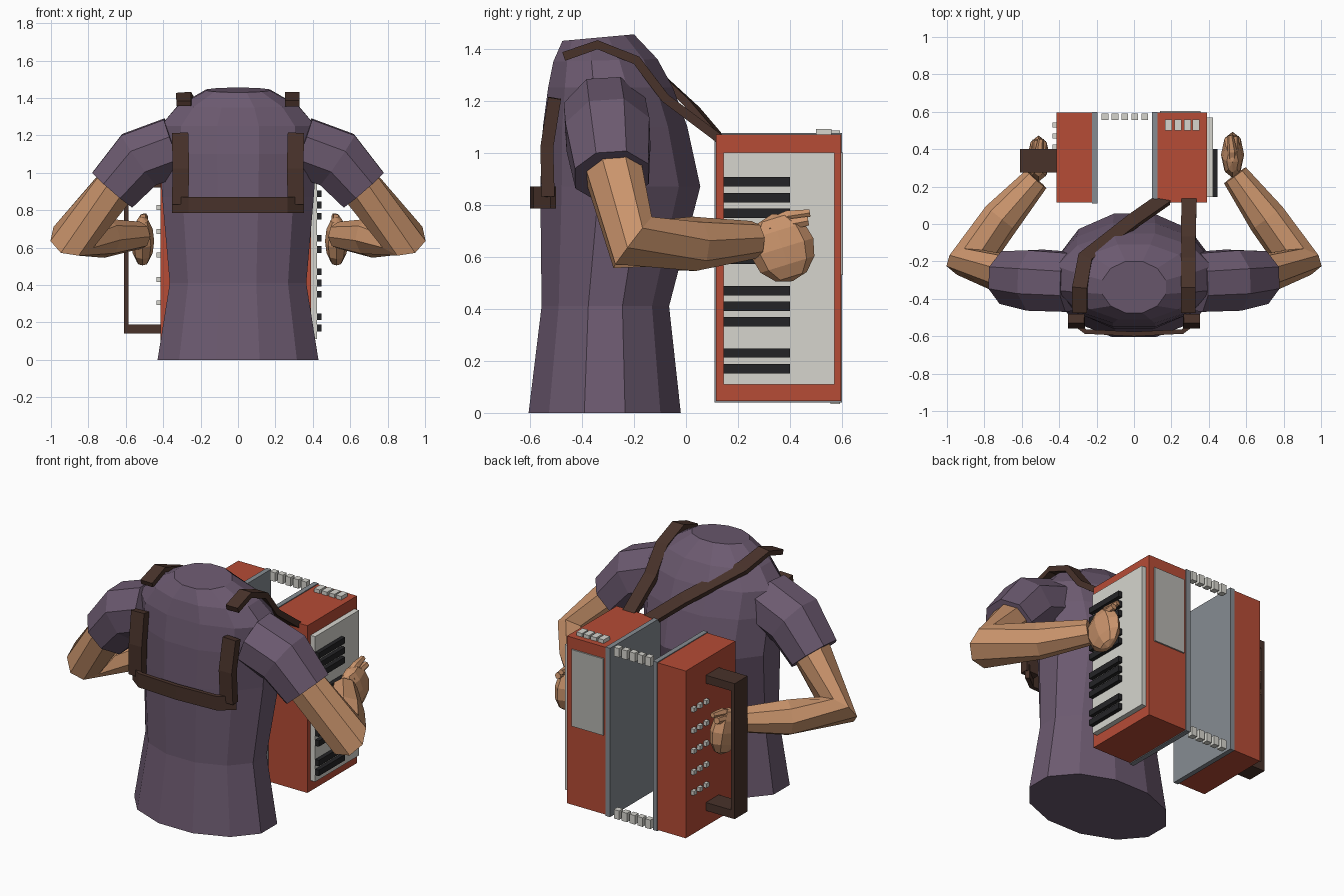
import bpy, bmesh, math
from mathutils import Vector, Matrix

if "Cube" in bpy.data.objects:
    bpy.data.objects.remove(bpy.data.objects["Cube"])


def material(name, r, g, b):
    def lin(c):
        c /= 255
        return c / 12.92 if c <= 0.04045 else ((c + 0.055) / 1.055) ** 2.4
    m = bpy.data.materials.new(name)
    m.diffuse_color = (lin(r), lin(g), lin(b), 1)
    m.use_nodes = True
    m.node_tree.nodes["Principled BSDF"].inputs["Base Color"].default_value = m.diffuse_color
    return m


SHIRT = material("purple cloth", 108, 90, 112)
SKIN = material("skin", 202, 148, 108)
RED = material("red lacquer", 182, 76, 54)
IVORY = material("ivory", 214, 213, 206)
SILVER = material("silver", 182, 181, 176)
STEEL = material("steel grey", 134, 140, 146)
LEATHER = material("brown leather", 72, 50, 42)
BLACK = material("black", 36, 36, 38)


def finish(name, bm, mat):
    bmesh.ops.recalc_face_normals(bm, faces=bm.faces[:])
    mesh = bpy.data.meshes.new(name)
    bm.to_mesh(mesh)
    bm.free()
    mesh.materials.append(mat)
    ob = bpy.data.objects.new(name, mesh)
    bpy.context.collection.objects.link(ob)
    return ob


def boxes(name, mat, spans):
    """Axis-aligned boxes, each given as (x0, x1, y0, y1, z0, z1)."""
    bm = bmesh.new()
    for x0, x1, y0, y1, z0, z1 in spans:
        mid = Vector((x0 + x1, y0 + y1, z0 + z1)) / 2
        bmesh.ops.create_cube(bm, size=1, matrix=Matrix.Translation(mid)
                              @ Matrix.Diagonal((x1 - x0, y1 - y0, z1 - z0, 1)))
    return finish(name, bm, mat)


def loft(name, mat, rings):
    """Skin a list of point rings and cap both ends."""
    bm = bmesh.new()
    rings = [[bm.verts.new(p) for p in ring] for ring in rings]
    n = len(rings[0])
    for a, b in zip(rings, rings[1:]):
        for i in range(n):
            j = (i + 1) % n
            bm.faces.new((a[i], a[j], b[j], b[i]))
    bm.faces.new(rings[0])
    bm.faces.new(rings[-1])
    return finish(name, bm, mat)


def tangents(pts):
    dirs = [(b - a).normalized() for a, b in zip(pts, pts[1:])]
    return [dirs[0]] + [(a + b).normalized() for a, b in zip(dirs, dirs[1:])] + [dirs[-1]]


def tube(name, mat, pts, radii, sides=8):
    pts = [Vector(p) for p in pts]
    u, rings = Vector((0, 1, 0.05)), []
    for p, t, r in zip(pts, tangents(pts), radii):
        u = (u - t * u.dot(t)).normalized()
        v = t.cross(u)
        angs = [2 * math.pi * (i + 0.5) / sides for i in range(sides)]
        rings.append([p + (u * math.cos(a) + v * math.sin(a)) * r for a in angs])
    return loft(name, mat, rings)


def strap(name, pts, normal, width, thick):
    """Flat leather band along a path."""
    pts, n0, rings = [Vector(p) for p in pts], Vector(normal), []
    for p, t in zip(pts, tangents(pts)):
        side = t.cross(n0).normalized()
        n = side.cross(t)
        rings.append([p + side * (a * width / 2) + n * (b * thick / 2)
                      for a, b in ((-1, -1), (1, -1), (1, 1), (-1, 1))])
    return loft(name, LEATHER, rings)


# Shirt body: 12-sided sections (height, half width, back y, chest y, chest lift)
sections = [(0, .43, -.605, -.02, 0), (.41, .365, -.555, -.065, 0),
            (.87, .405, -.56, .055, 0), (1.1, .42, -.55, .005, 0),
            (1.25, .415, -.53, -.05, 0), (1.35, .325, -.51, -.11, .01),
            (1.43, .17, -.475, -.2, .025)]
body = []
for z, hw, y0, y1, lift in sections:
    ring = []
    for i in range(12):
        a = math.radians(15 + 30 * i)
        c, s = math.cos(a) / math.cos(math.radians(15)), math.sin(a) / math.cos(math.radians(15))
        ring.append((hw * c, (y0 + y1) / 2 + (y1 - y0) / 2 * s, z + lift * (s + 1) / 2))
    body.append(ring)
loft("shirt_body", SHIRT, body)

# Arms: sleeves, bent arms, hands, thumbs and fingers
for s, side in ((1, "right"), (-1, "left")):
    dx, dy = (0, 0) if s > 0 else (-.017, -.02)

    def at(x, y, z):
        return (s * x, y, z)
    tube(side + "_sleeve", SHIRT, [at(.34, -.31, 1.14), at(.53, -.30, 1.07), at(.67, -.285, .91)],
         (.17, .175, .153))
    tube(side + "_arm", SKIN,
         [at(.63, -.285, .955), at(.88, -.205, .655), at(.71, .03, .65), at(.54 + dx, .26 + dy, .665)],
         (.118, .126, .105, .073))
    bm = bmesh.new()
    bmesh.ops.create_uvsphere(bm, u_segments=8, v_segments=6, radius=1,
                              matrix=Matrix.Translation(at(.527 + dx, .37 + dy, .635))
                              @ Matrix.Rotation(.3, 4, 'X') @ Matrix.Diagonal((.062, .125, .135, 1)))
    finish(side + "_hand", bm, SKIN)
    tube(side + "_thumb", SKIN, [at(.525 + dx, .3 + dy, .71), at(.525 + dx, .39 + dy, .755),
                                 at(.515 + dx, .475 + dy, .768)], (.03, .026, .016), 6)
    tube(side + "_finger", SKIN, [at(.54 + dx, .32 + dy, .71), at(.54 + dx, .47 + dy, .738)],
         (.03, .02), 6)

# Back harness
strap("back_band", [(-.345, -.51, .828), (-.26, -.575, .828), (0, -.588, .828),
                    (.26, -.575, .828), (.345, -.51, .828)], (0, -1, 0), .085, .025)
for s, side in ((1, "right"), (-1, "left")):
    strap(side + "_back_strap", [(s * .31, -.505, 1.21), (s * .305, -.535, 1.02),
                                 (s * .31, -.53, .83)], (0, -1, 0), .088, .05)

# Shoulder straps running forward to the keyboard case
strap("right_shoulder_strap", [(.29, -.47, 1.37), (.29, -.34, 1.415), (.29, -.19, 1.355),
                               (.29, -.08, 1.21), (.295, .14, 1.045)], (0, .6, .8), .08, .035)
strap("left_shoulder_strap", [(-.29, -.47, 1.37), (-.29, -.34, 1.415), (-.26, -.18, 1.365),
                              (.0, .02, 1.18), (.165, .135, 1.045)], (0, .6, .8), .08, .03)

# Accordion cases and their inner frames
boxes("keyboard_case", RED, [(.125, .39, .115, .595, .045, 1.07)])
boxes("bass_case", RED, [(-.415, -.225, .115, .595, .045, 1.07)])
boxes("inner_frames", STEEL, [(x, x + .03, .11, .6, .04, 1.075) for x in (.095, -.225)])

# Bellows corner studs
boxes("bellows_studs", IVORY, [(x - .018, x + .018, .555, .592, z, z + .055)
                               for x in [-.155 + .053 * i for i in range(5)]
                               for z in (.035, 1.03)])

# Keyboard
boxes("keyboard", IVORY, [(.39, .422, .145, .57, .11, 1.0)])
boxes("black_keys", BLACK, [(.422, .447, .145, .40, z - .018, z + .018) for z in
                            (.888, .827, .767, .65, .59, .47, .41, .35, .23, .17)])

# Register switches and grille
boxes("register_switches", IVORY, [(x - .019, x + .019, .5, .56, 1.07, 1.092)
                                   for x in (.185, .235, .285, .332)])
boxes("grille", SILVER, [(.14, .355, .595, .604, .53, 1.0)])

# Bass buttons and hand strap
boxes("bass_buttons", IVORY, [(-.435, -.415, y - .014, y + .014, z - .013, z + .013)
                              for y in (.53, .47, .41) for z in (.815, .685, .56, .43, .305)])
boxes("hand_strap", LEATHER, [(-.61, -.585, .275, .4, .14, .97), (-.585, -.415, .275, .4, .14, .19),
                              (-.585, -.415, .275, .4, .92, .97)])
